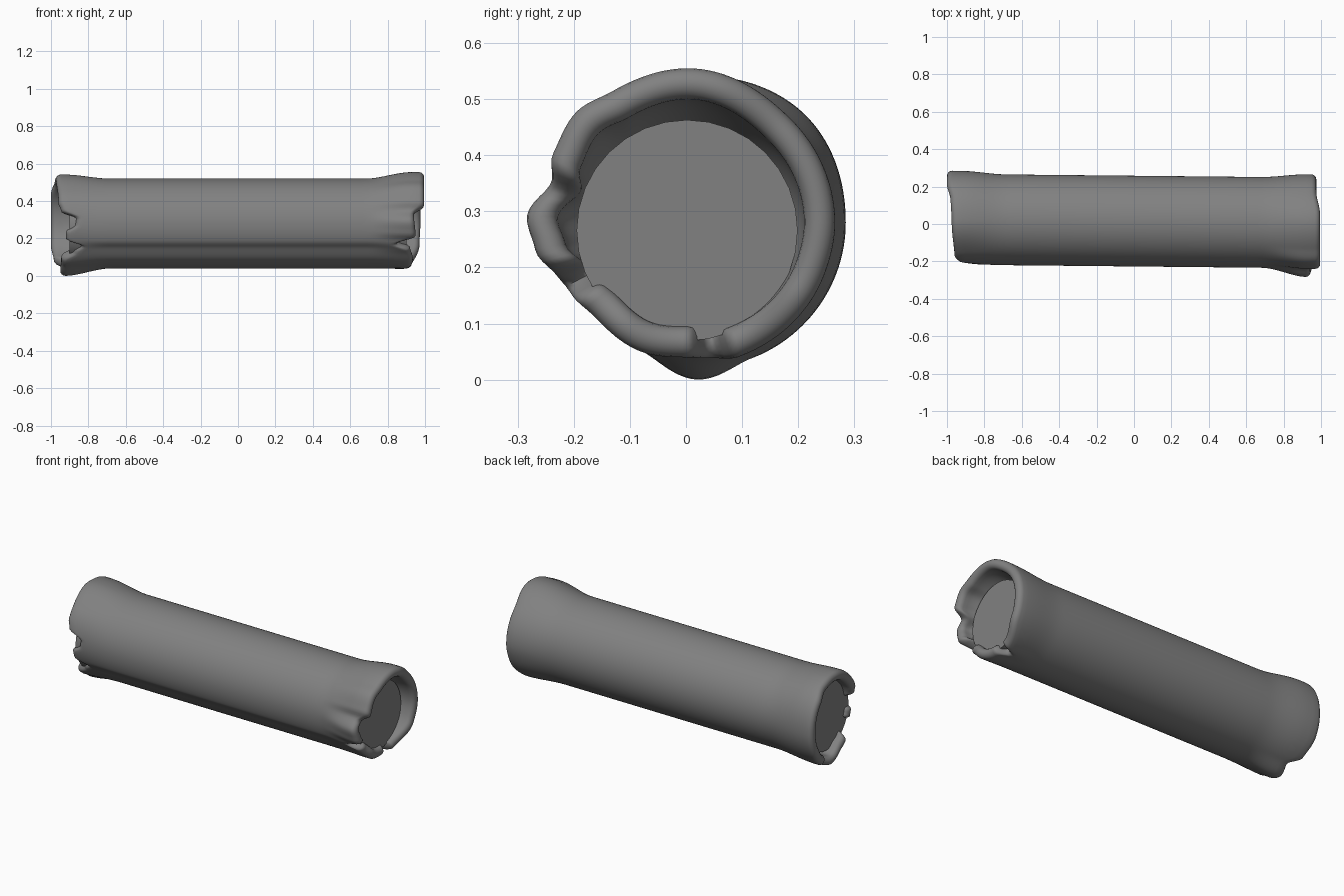
import bpy, bmesh, math

cube = bpy.data.objects.get("Cube")
if cube:
    bpy.data.objects.remove(cube, do_unlink=True)


def make_material(name, rgb):
    mat = bpy.data.materials.new(name)
    mat.use_nodes = True
    mat.diffuse_color = (*rgb, 1)
    mat.node_tree.nodes["Principled BSDF"].inputs["Base Color"].default_value = (*rgb, 1)
    return mat


def ease(t):
    t = max(0.0, min(1.0, t))
    return t * t * (3 - 2 * t)


def around(keys, angle):
    """Smooth periodic lookup of (degrees, value) keys."""
    loop = keys + [(keys[0][0] + 360, keys[0][1])]
    for (a, u), (b, v) in zip(loop, loop[1:]):
        if a <= angle <= b:
            return u + (v - u) * ease((angle - a) / (b - a))


# Angles run from the back (0) over the top (90) to the front (180) and underside (270)
BODY = [(0, .245), (90, .24), (180, .24), (203, .241), (215, .23), (235, .238), (270, .24)]
RIGHT_REACH = [(0, .975), (45, .975), (80, .995), (156, .995), (168, .94), (196, .95),
               (207, .85), (217, .92), (240, .935), (270, .925), (281, .86), (291, .93), (330, .97)]
RIGHT_FLARE = [(0, .262), (45, .26), (90, .275), (120, .27), (135, .28), (153, .27), (163, .254),
               (178, .288), (190, .277), (202, .255), (225, .237), (250, .245), (270, .24),
               (290, .256), (340, .26)]
LEFT_REACH = [(0, 1), (40, 1), (65, .98), (90, .975), (150, .96), (162, .945), (173, .865),
              (182, .87), (192, .92), (202, .92), (212, .84), (222, .88), (235, .945),
              (270, .95), (288, .93), (303, .985), (330, 1)]
LEFT_FLARE = [(0, .262), (45, .27), (90, .262), (135, .245), (180, .235), (215, .235),
              (245, .25), (270, .28), (292, .26)]
SIDES = 144
THICK = .055


def end_profile(angle, reach, flare):
    """Points (x, radius) from the straight body, round the lip, to the inside."""
    body, tip, length = around(BODY, angle), around(flare, angle), around(reach, angle)
    lip = THICK / 2

    def outer(x):
        return body + (tip - body) * ease((x - .68) / .25)

    stop = length - lip
    points = [(x, outer(x)) for x in (.6 + (stop - .6) * i / 12 for i in range(13))]
    edge = outer(stop)
    for i in range(1, 8):
        a = math.pi * i / 8
        points.append((stop + lip * math.sin(a), edge - lip + lip * math.cos(a)))
    start = min(length - .1, .8)
    for i in range(9):
        t = 1 - i / 8
        radius = .17 + (edge - THICK - .17) * math.sin(t * math.pi / 2)
        points.append((start + (stop - start) * t, radius))
    return points


def finish(name, bm, mat, angle):
    bmesh.ops.recalc_face_normals(bm, faces=bm.faces)
    mesh = bpy.data.meshes.new(name)
    bm.to_mesh(mesh)
    bm.free()
    mesh.materials.append(mat)
    obj = bpy.data.objects.new(name, mesh)
    bpy.context.collection.objects.link(obj)
    bpy.ops.object.select_all(action='DESELECT')
    obj.select_set(True)
    bpy.context.view_layer.objects.active = obj
    bpy.ops.object.shade_smooth_by_angle(angle=math.radians(angle))
    return obj


grey = make_material("bark grey", (.22, .22, .22))

# Bark: a tube with torn, flared, rolled lips at both ends
bm = bmesh.new()
strips = []
for s in range(SIDES):
    deg = 360 * s / SIDES
    a = math.radians(deg)
    left = [(-x, r) for x, r in end_profile(deg, LEFT_REACH, LEFT_FLARE)]
    path = left[::-1] + end_profile(deg, RIGHT_REACH, RIGHT_FLARE)
    strips.append([bm.verts.new((x, .013 - .01 * x + r * math.cos(a), .28 + r * math.sin(a)))
                   for x, r in path])
for s in range(SIDES):
    p, q = strips[s], strips[(s + 1) % SIDES]
    for i in range(len(p) - 1):
        bm.faces.new((p[i], p[i + 1], q[i + 1], q[i]))
finish("bark", bm, grey, 80)

# Wood core: a plain cylinder recessed inside the bark
bm = bmesh.new()
bmesh.ops.create_cone(bm, cap_ends=True, segments=32, radius1=.197, radius2=.197, depth=1.8)
core = finish("wood_core", bm, grey, 40)
core.rotation_euler = (0, math.pi / 2, 0)
core.location = (0, .002, .266)
